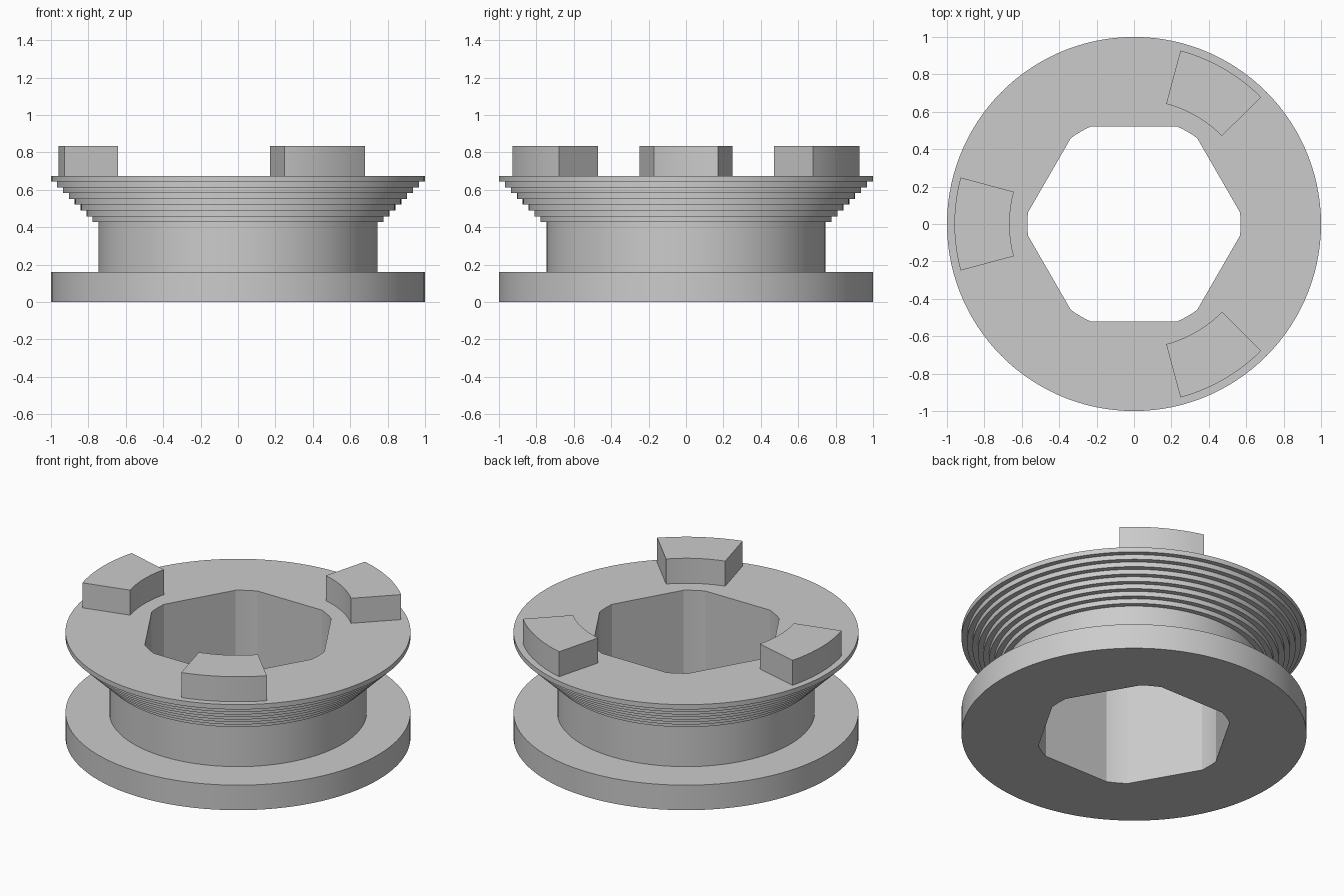
import bpy, bmesh
from math import sin, cos, acos, radians, pi

cube = bpy.data.objects.get("Cube")
if cube:
    bpy.data.objects.remove(cube, do_unlink=True)

# Main sizes
BASE_TOP, NECK_TOP, FLANGE_TOP, LUG_TOP = 0.16, 0.428, 0.675, 0.835
NECK_R, FLANGE_R = 0.746, 1.0
BORE_FLAT, BORE_R = 0.522, 0.57
STEPS = 8

grey = bpy.data.materials.new("plain grey")
grey.use_nodes = True
COLOUR = (0.6, 0.6, 0.6, 1)
grey.diffuse_color = COLOUR
grey.node_tree.nodes["Principled BSDF"].inputs["Base Color"].default_value = COLOUR


def finish(bm, name):
    bmesh.ops.recalc_face_normals(bm, faces=bm.faces)
    mesh = bpy.data.meshes.new(name)
    bm.to_mesh(mesh)
    bm.free()
    mesh.materials.append(grey)
    obj = bpy.data.objects.new(name, mesh)
    bpy.context.collection.objects.link(obj)
    bpy.ops.object.select_all(action="DESELECT")
    obj.select_set(True)
    bpy.context.view_layer.objects.active = obj
    bpy.ops.object.shade_smooth_by_angle(angle=radians(20))
    return obj


def sweep(rows, name, closed):
    """Skin matching cross-section rows around the axis."""
    bm = bmesh.new()
    rings = [[bm.verts.new(p) for p in row] for row in rows]
    n = len(rings[0])
    pairs = list(zip(rings, rings[1:]))
    if closed:
        pairs.append((rings[-1], rings[0]))
    else:
        bm.faces.new(rings[0])
        bm.faces.new(rings[-1])
    for a, b in pairs:
        for i in range(n):
            j = (i + 1) % n
            bm.faces.new((a[i], a[j], b[j], b[i]))
    return finish(bm, name)


def section(profile, angle):
    return [(r * cos(angle), r * sin(angle), z) for r, z in profile]


# Outer outline: base disc, neck, then a stepped flare up to the top flange
outline = [(FLANGE_R, 0), (FLANGE_R, BASE_TOP), (NECK_R, BASE_TOP), (NECK_R, NECK_TOP)]
for k in range(STEPS):
    r = NECK_R + (FLANGE_R - NECK_R) * (k + 1) / STEPS
    for edge in (k, k + 1):
        outline.append((r, NECK_TOP + (FLANGE_TOP - NECK_TOP) * edge / STEPS))

# Hexagonal bore with corners rounded by a circle
half = acos(BORE_FLAT / BORE_R)
corner = pi / 6 - half
angles = []
for side in range(6):
    start = side * pi / 3
    angles += [start + corner * (i / 2 - 1) for i in range(4)]
    angles += [start + corner + 2 * half * i / 16 for i in range(16)]

rows = []
for a in angles:
    off = (a % (pi / 3)) - pi / 6
    bore = min(BORE_R, BORE_FLAT / cos(off))
    rows.append(section([(bore, FLANGE_TOP), (bore, 0)] + outline, a))
sweep(rows, "spool_body", True)

# Three lugs on the top face
lug = [(0.665, FLANGE_TOP), (0.96, FLANGE_TOP), (0.96, LUG_TOP), (0.665, LUG_TOP)]
for name, centre in (("back_lug", 60), ("right_lug", 180), ("front_lug", 300)):
    sweep([section(lug, radians(centre + d)) for d in range(-15, 16, 3)], name, False)
